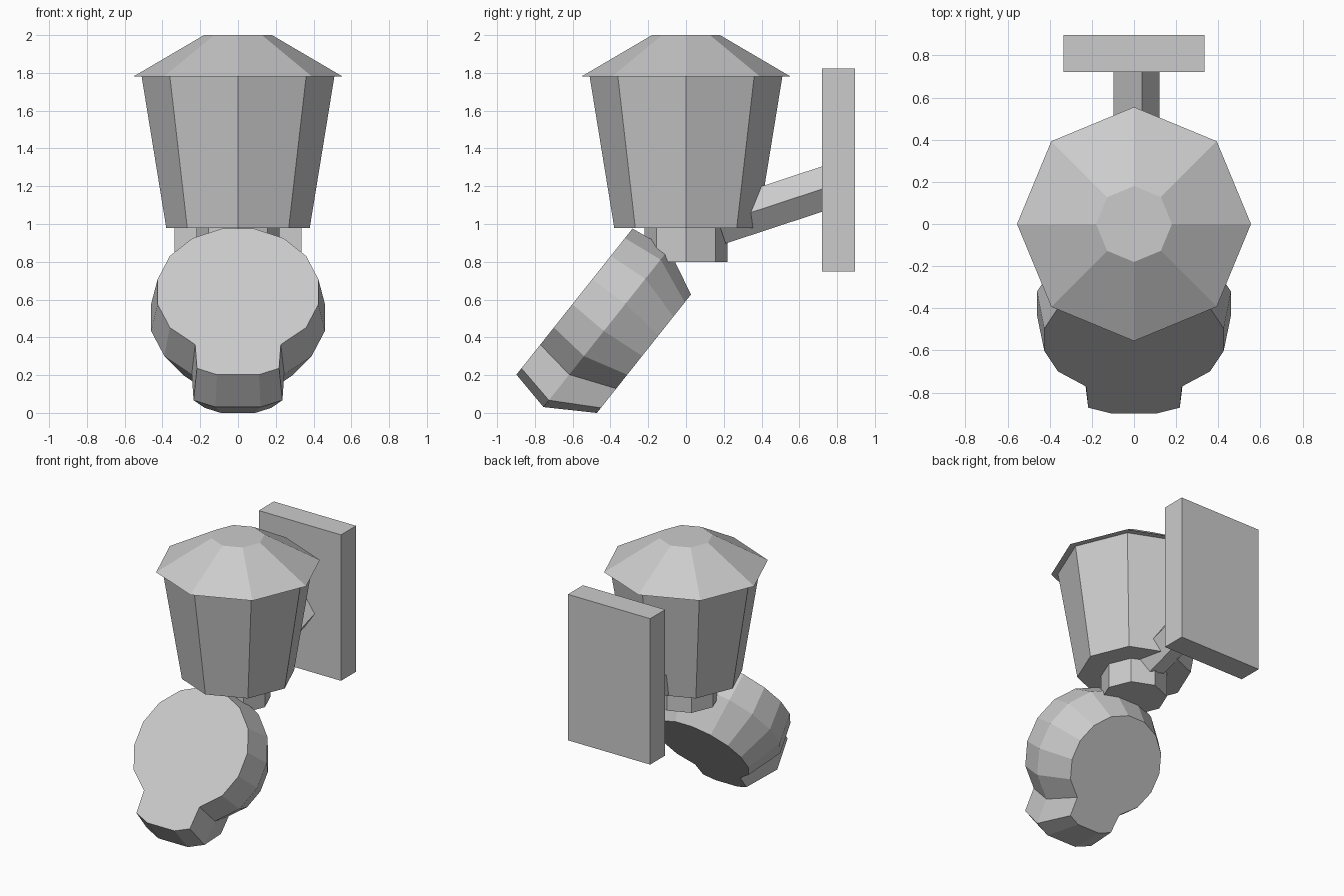
import bpy, bmesh, math
from mathutils import Matrix, Vector

if "Cube" in bpy.data.objects:
    bpy.data.objects.remove(bpy.data.objects["Cube"])

grey = bpy.data.materials.new("light_grey")
grey.diffuse_color = (0.6, 0.6, 0.6, 1)
grey.use_nodes = True
grey.node_tree.nodes["Principled BSDF"].inputs["Base Color"].default_value = grey.diffuse_color


def finish(name, bm):
    bmesh.ops.recalc_face_normals(bm, faces=bm.faces)
    mesh = bpy.data.meshes.new(name)
    bm.to_mesh(mesh)
    bm.free()
    mesh.materials.append(grey)
    obj = bpy.data.objects.new(name, mesh)
    bpy.context.collection.objects.link(obj)
    return obj


def loft(name, rings):
    """Skin equal-length point rings and cap both ends."""
    bm = bmesh.new()
    loops = [[bm.verts.new(p) for p in ring] for ring in rings]
    n = len(loops[0])
    for a, b in zip(loops, loops[1:]):
        for i in range(n):
            j = (i + 1) % n
            bm.faces.new((a[i], a[j], b[j], b[i]))
    bm.faces.new(loops[0])
    bm.faces.new(loops[-1])
    return finish(name, bm)


def circle(r, n, z=0):
    return [Vector((r * math.cos(2 * math.pi * i / n),
                    r * math.sin(2 * math.pi * i / n), z)) for i in range(n)]


# Tapered eight-sided container, its lid and the neck below it
loft("container", [circle(0.38, 8, 0.98), circle(0.51, 8, 1.78)])
loft("lid", [circle(0.555, 8, 1.78), circle(0.18, 8, 2.0)])
loft("neck", [circle(0.22, 8, 0.80), circle(0.22, 8, 0.99)])

# Flat mounting plate at the back
bm = bmesh.new()
bmesh.ops.create_cube(bm, size=1, matrix=Matrix.Translation((0, 0.808, 1.287))
                      @ Matrix.Diagonal((0.67, 0.175, 1.075, 1)))
finish("mounting_plate", bm)

# Five-sided arm rising from the container to the plate
start, end = Vector((0, 0.174, 1.005)), Vector((0, 0.76, 1.198))
along = (end - start).normalized()
across = Vector((0, -along.z, along.y))
section = [Vector((p.x, 0, 0)) + across * p.y for p in circle(0.12, 5)]
loft("support_arm", [[c + p for p in section] for c in (start, end)])

# Tilted round head with a short spout: half outline from top to bottom
half = []
for k in range(6):
    a = math.radians(90 - 11.25 - 22.5 * k)
    half.append((0.469 * math.cos(a), 0.469 * math.sin(a)))
half += [(0.245, -0.385), (0.235, -0.558), (0.12, -0.604)]
outline = half + [(-x, u) for x, u in reversed(half)]


def head_ring(scale, depth):
    ring = []
    for x, u in outline:
        u = 0.16 + u * scale
        ring.append(Vector((x * scale, (0.62 * u + 0.78 * depth) / 0.993,
                            (0.78 * u - 0.62 * depth) / 0.993)))
    return ring


loft("tilted_head", [head_ring(0.925, -0.826), head_ring(1.0, -0.608),
                     head_ring(0.75, -0.368)])
